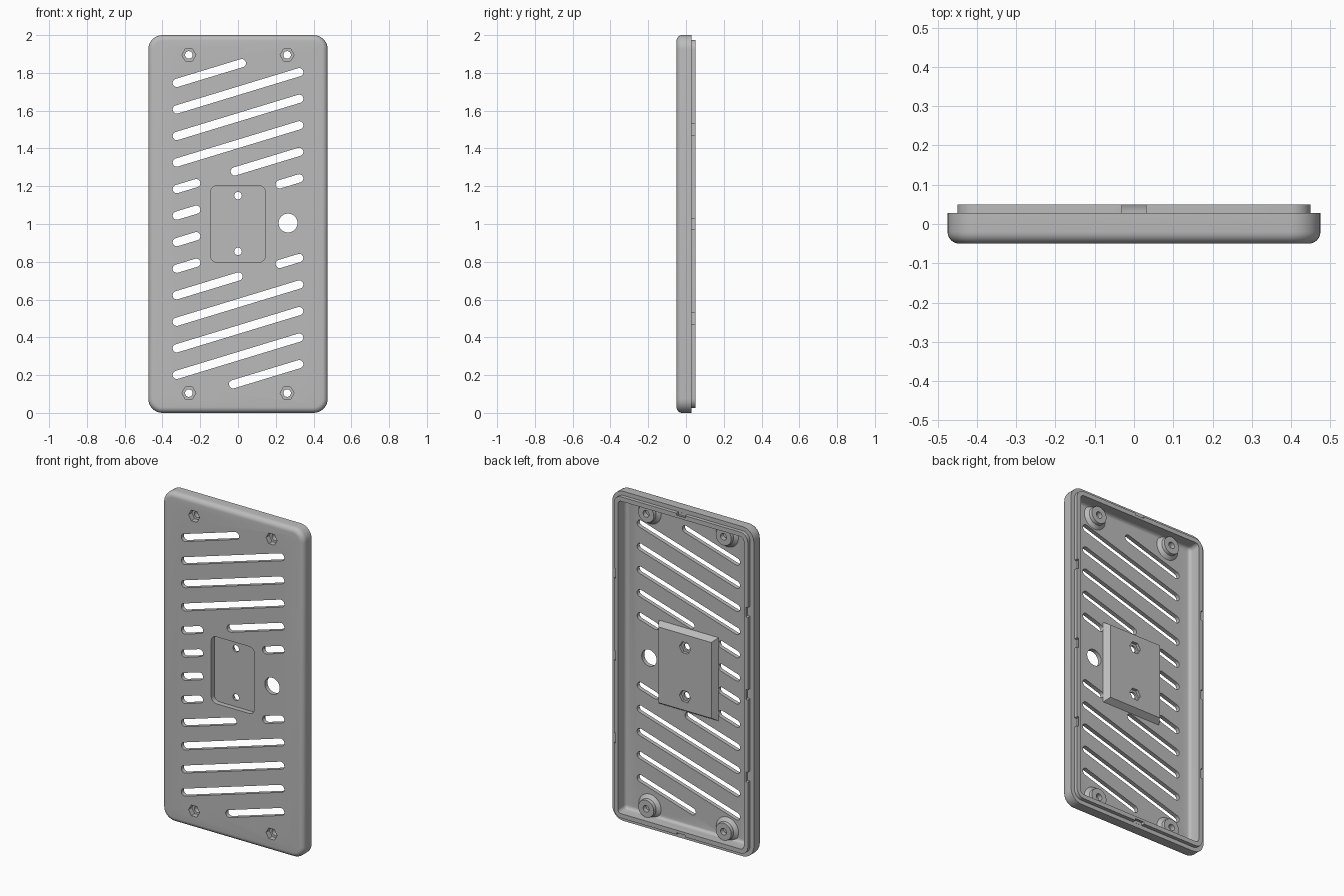
import bpy
import bmesh
from math import sin, cos, pi, hypot
from mathutils import Vector

if "Cube" in bpy.data.objects:
    bpy.data.objects.remove(bpy.data.objects["Cube"])

grey = bpy.data.materials.new("plain_grey")
grey.use_nodes = True
GREY = (0.5, 0.5, 0.5, 1)
grey.diffuse_color = GREY
grey.node_tree.nodes["Principled BSDF"].inputs["Base Color"].default_value = GREY


def loft(name, rings):
    """Closed solid through rings of equal point count, capped at both ends."""
    bm = bmesh.new()
    loops = [[bm.verts.new(p) for p in ring] for ring in rings]
    for a, b in zip(loops, loops[1:]):
        for i in range(len(a)):
            j = (i + 1) % len(a)
            bm.faces.new((a[i], a[j], b[j], b[i]))
    bm.faces.new(loops[0])
    bm.faces.new(loops[-1])
    bmesh.ops.recalc_face_normals(bm, faces=bm.faces)
    mesh = bpy.data.meshes.new(name)
    bm.to_mesh(mesh)
    bm.free()
    mesh.materials.append(grey)
    ob = bpy.data.objects.new(name, mesh)
    bpy.context.collection.objects.link(ob)
    return ob


def rounded_rect(y, half_w, half_h, r, steps=8):
    """Upright rounded rectangle centred on the panel."""
    ring = []
    for k, (sx, sz) in enumerate(((1, 1), (-1, 1), (-1, -1), (1, -1))):
        for i in range(steps + 1):
            a = (k + i / steps) * pi / 2
            ring.append((sx * (half_w - r) + r * cos(a), y,
                         1 + sz * (half_h - r) + r * sin(a)))
    return ring


def circle(x, z, y, r, sides):
    return [(x + r * cos(2 * pi * i / sides), y, z + r * sin(2 * pi * i / sides))
            for i in range(sides)]


def rod(name, x, z, y0, y1, r, sides=32):
    return loft(name, [circle(x, z, y, r, sides) for y in (y0, y1)])


def slot(x0, z0, x1, z1, r=0.022, steps=10):
    """Slanted long hole between two end centres."""
    length = hypot(x1 - x0, z1 - z0)
    d = Vector(((x1 - x0) / length, (z1 - z0) / length))
    n = Vector((-d.y, d.x))
    rings = []
    for y in (-0.1, 0.02):
        ring = []
        for centre, s in ((Vector((x1, z1)), 1), (Vector((x0, z0)), -1)):
            for i in range(steps + 1):
                a = -pi / 2 + pi * i / steps
                p = centre + s * r * (d * cos(a) + n * sin(a))
                ring.append((p.x, y, p.y))
        rings.append(ring)
    return loft("slot_cutter", rings)


def combine(tool, operation):
    tool.hide_render = True
    mod = panel.modifiers.new(operation, 'BOOLEAN')
    mod.operation = operation
    mod.solver = 'EXACT'
    mod.object = tool
    bpy.context.view_layer.objects.active = panel
    bpy.ops.object.modifier_apply(modifier=mod.name)
    bpy.data.objects.remove(tool)


def cut(tool):
    combine(tool, 'DIFFERENCE')


FLOOR = -0.025

# Tray: rounded front edge, stepped rim with a lip, hollow back
fillet = 0.03
profile = [(-0.05 + fillet * (1 - cos(a)), fillet * (1 - sin(a)))
           for a in (i * pi / 12 for i in range(7))]
profile += [(0.028, 0), (0.028, 0.025), (0.05, 0.025), (0.05, 0.052)]
profile += [(FLOOR + 0.02 * (1 - sin(a)), 0.052 + 0.02 * (1 - cos(a)))
            for a in (i * pi / 8 for i in range(5))]
panel = loft("back_panel", [
    rounded_rect(y, 0.475 - inset, 1 - inset, max(0.075 - inset, 0.012))
    for y, inset in profile])

# Raised mount block with sloped sides on the inside
block = []
for y, half_w, half_h in ((-0.035, 0.2, 0.2525), (FLOOR, 0.2, 0.2525), (0.01, 0.177, 0.23)):
    block.append([(sx * half_w, y, 1 + sz * half_h)
                  for sx, sz in ((1, 1), (-1, 1), (-1, -1), (1, -1))])
combine(loft("mount_block", block), 'UNION')

# Screw bosses with flared feet, hex pockets and through holes
for x in (-0.26, 0.26):
    for z in (0.105, 1.895):
        boss = [circle(x, z, y, r, 32) for y, r in
                ((-0.035, 0.075), (FLOOR, 0.075), (-0.008, 0.054), (0.012, 0.052))]
        combine(loft("screw_boss", boss), 'UNION')
        cut(rod("hex_cutter", x, z, -0.1, -0.018, 0.037, 6))
        cut(rod("hole_cutter", x, z, -0.1, 0.1, 0.02))

# Front recess with two screw holes and nut pockets behind
cut(loft("recess_cutter", [rounded_rect(y, 0.145, 0.203, 0.035) for y in (-0.1, -0.02)]))
for z in (0.855, 1.15):
    cut(rod("hole_cutter", 0, z, -0.1, 0.1, 0.02))
    cut(rod("nut_cutter", 0, z, -0.008, 0.1, 0.038, 6))

# Round opening beside the mount
cut(rod("opening_cutter", 0.265, 1.005, -0.1, 0.02, 0.05))

# Slanted vents: pieces of parallel lines, left end to right end
LEFT, INNER, RIGHT = -0.324, 0.221, 0.324
rows = [[(LEFT, 0.02)]] + [[(LEFT, RIGHT)]] * 3
rows += [[(LEFT, -INNER), (-0.017, RIGHT)], [(LEFT, -INNER), (INNER, RIGHT)]]
rows += [[(LEFT, -INNER)]] * 2
rows += [[(LEFT, 0.003), (INNER, RIGHT)]] + [[(LEFT, RIGHT)]] * 3 + [[(-0.026, RIGHT)]]
for k, row in enumerate(rows):
    for x0, x1 in row:
        z0, z1 = (1.747 - 0.1405 * k + (x - LEFT) * 0.304 for x in (x0, x1))
        cut(slot(x0, z0, x1, z1))

# Snap notches around the lip
notch = ((-0.016, 0.0285), (-0.016, 0.04), (-0.006, 0.06), (0.02, 0.06), (0.02, 0.0285))
for s in (-1, 1):
    for z in (0.5, 1.0, 1.5):
        cut(loft("notch_cutter", [[(s * (0.45 + d), y, z + t) for d, y in notch]
                                  for t in (-0.03, 0.03)]))
    cut(loft("notch_cutter", [[(t, y, 1 + s * (0.975 + d)) for d, y in notch]
                              for t in (-0.03, 0.03)]))

# Smooth fillets, crisp edges
bpy.ops.object.select_all(action='DESELECT')
panel.select_set(True)
bpy.context.view_layer.objects.active = panel
bpy.ops.object.shade_smooth_by_angle(angle=pi / 6)
